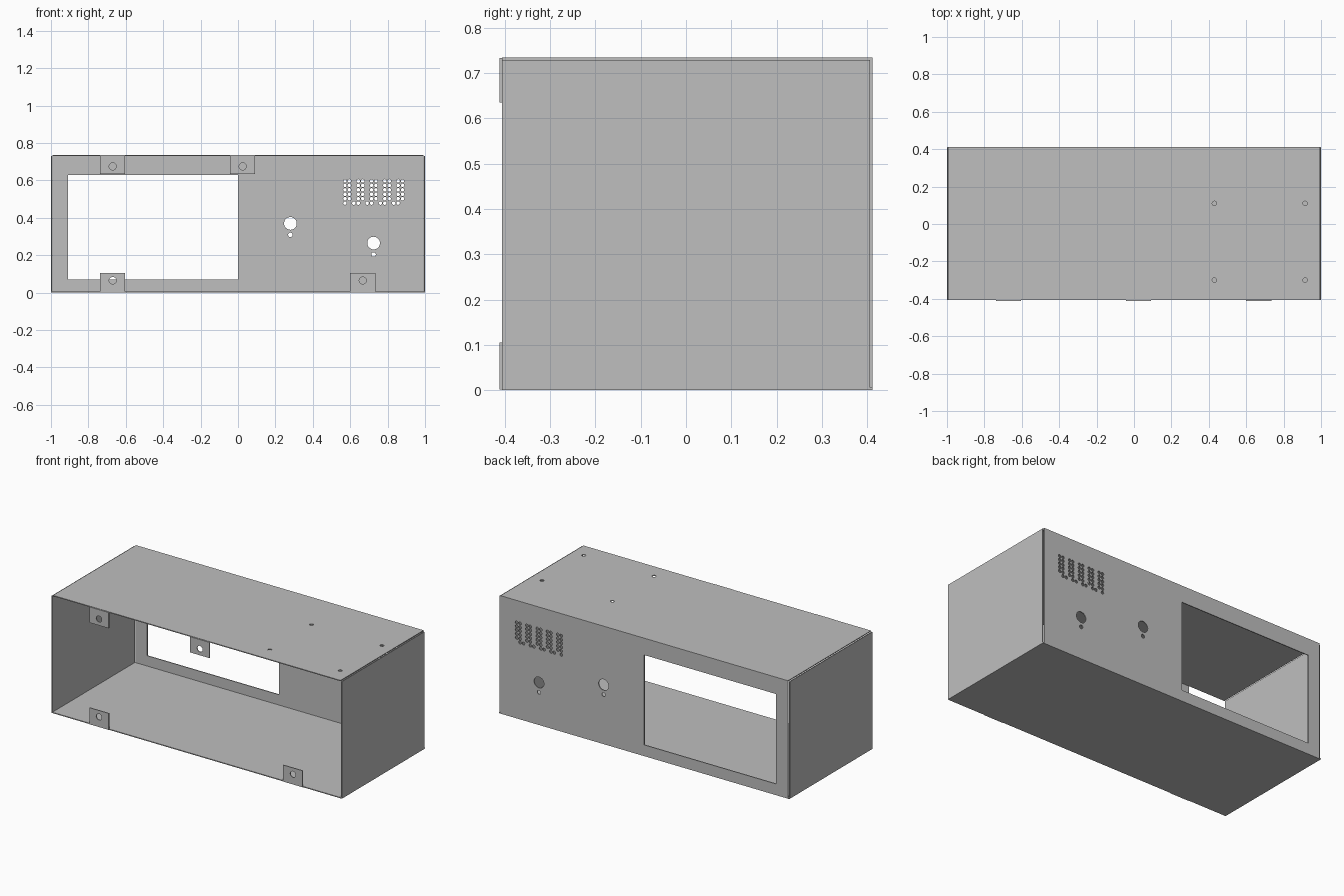
import bpy
from math import cos, sin, pi, radians
from mathutils import Matrix

cube = bpy.data.objects.get("Cube")
if cube:
    bpy.data.objects.remove(cube, do_unlink=True)

# One bare sheet metal colour
metal = bpy.data.materials.new("grey sheet metal")
metal.use_nodes = True
GREY = (0.52, 0.52, 0.52, 1)
metal.diffuse_color = GREY
metal.node_tree.nodes["Principled BSDF"].inputs["Base Color"].default_value = GREY

T = 0.0055            # sheet thickness
H = 0.735             # overall height
D = 0.4115            # half depth


def rect(x0, x1, y0, y1):
    return [(x0, y0), (x1, y0), (x1, y1), (x0, y1)]


def circle(x, y, r, n=24):
    return [(x + r * cos(2 * pi * i / n), y + r * sin(2 * pi * i / n)) for i in range(n)]


def plate(name, outline, holes, matrix):
    """Flat sheet with cut-outs: a filled 2D curve, extruded and turned into a mesh."""
    curve = bpy.data.curves.new(name + " profile", 'CURVE')
    curve.dimensions = '2D'
    curve.fill_mode = 'BOTH'
    curve.extrude = T / 2
    for loop in [outline] + holes:
        spline = curve.splines.new('POLY')
        spline.points.add(len(loop) - 1)
        for point, (x, y) in zip(spline.points, loop):
            point.co = (x, y, 0, 1)
        spline.use_cyclic_u = True
    helper = bpy.data.objects.new(name + " helper", curve)
    bpy.context.collection.objects.link(helper)
    graph = bpy.context.evaluated_depsgraph_get()
    mesh = bpy.data.meshes.new_from_object(helper.evaluated_get(graph))
    bpy.data.objects.remove(helper, do_unlink=True)
    mesh.transform(matrix)
    mesh.materials.clear()
    mesh.materials.append(metal)
    for face in mesh.polygons:
        face.use_smooth = False
        face.material_index = 0
    obj = bpy.data.objects.new(name, mesh)
    bpy.context.collection.objects.link(obj)
    return obj


def upright(y):       # sheet in the x-z plane
    return Matrix.Translation((0, y, 0)) @ Matrix.Rotation(radians(90), 4, 'X')


def sideways(x):      # sheet in the y-z plane
    return Matrix.Translation((x, 0, 0)) @ Matrix.Rotation(radians(90), 4, 'Z') @ upright(0)


def level(z):
    return Matrix.Translation((0, 0, z))


# Top and bottom sheets
screw_holes = [circle(x, y, 0.012) for x in (0.43, 0.915) for y in (-0.30, 0.11)]
plate("top_panel", rect(-0.991, 0.991, -D + T, D), screw_holes, level(H - T / 2))
plate("bottom_panel", rect(-1, 1, -D + T, D), [], level(T / 2))

# Side sheets, leaving a fine seam at the top and back
for name, s in (("left", 1), ("right", -1)):
    plate(name + "_side_panel", rect(-D + T, D - T, T, H - T), [], sideways(s * (1 - T / 2)))

# Back sheet: window, two control holes with locating holes, vent pattern
cutouts = [rect(-0.91, 0, 0.07, 0.63)]
for x, z in ((0.28, 0.37), (0.725, 0.265)):
    cutouts += [circle(x, z, 0.034, 32), circle(x, z - 0.061, 0.012)]
PITCH = 0.0237
for group in range(5):
    x = 0.572 + group * 0.071
    for row in range(6):
        for col in range(2):
            if row < 5 or col == 0:
                cutouts.append(circle(x + col * PITCH, 0.597 - row * PITCH, 0.0095, 12))
    if group < 4:
        cutouts.append(circle(x + 2 * PITCH, 0.597 - 5 * PITCH, 0.0095, 12))
plate("back_panel", rect(-0.991, 0.991, T, H - T), cutouts, upright(D - T / 2))

# Front mounting tabs, folded from the top and bottom edges
for name, x, low, high, hole in (
        ("top_right_tab", -0.67, 0.635, H - 0.002, 0.675),
        ("top_middle_tab", 0.025, 0.635, H - 0.002, 0.675),
        ("bottom_right_tab", -0.67, 0.002, 0.105, 0.065),
        ("bottom_left_tab", 0.667, 0.002, 0.105, 0.065)):
    plate(name, rect(x - 0.067, x + 0.067, low, high),
          [circle(x, hole, 0.019)], upright(-D + T / 2))
